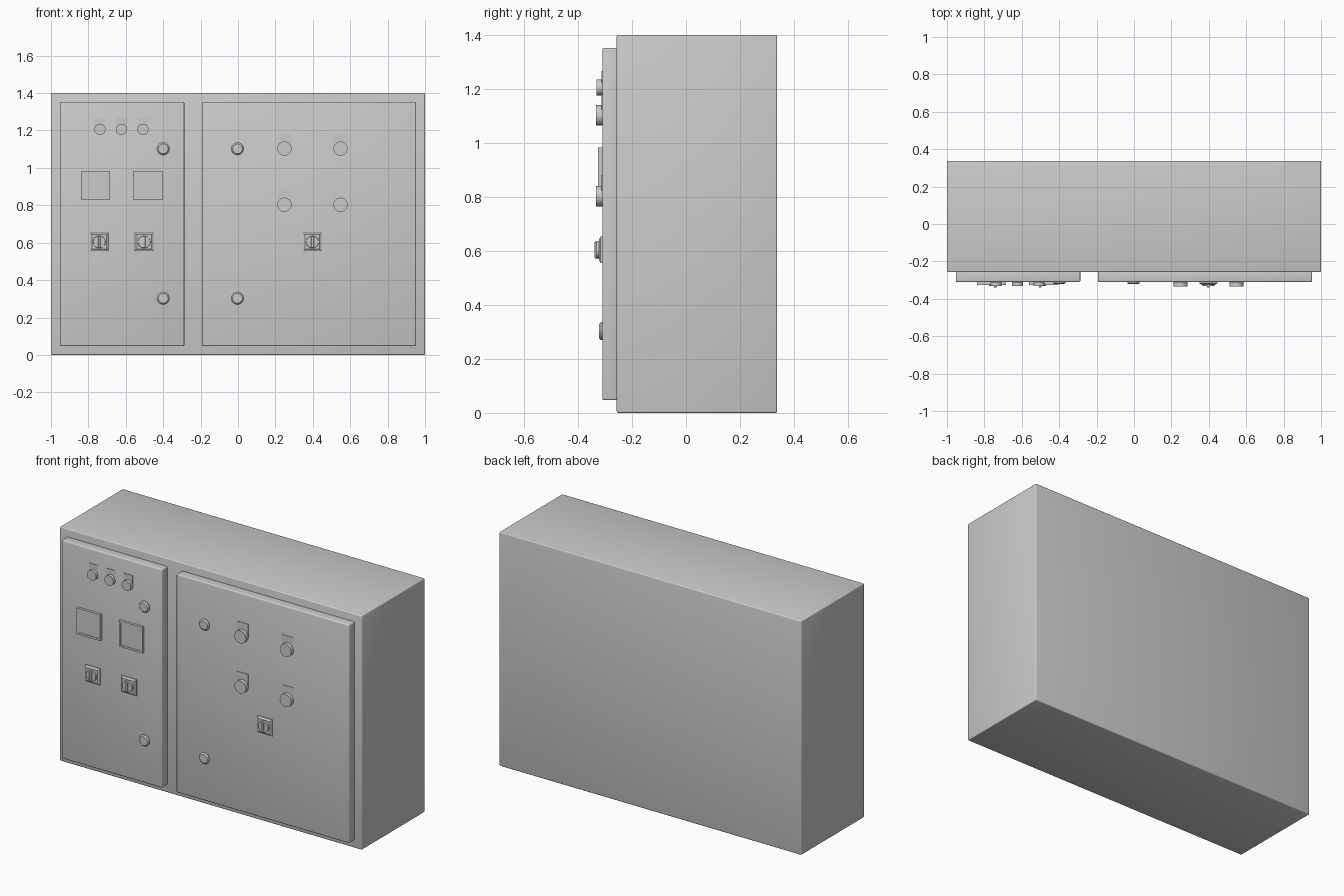
import bpy, bmesh, math
from mathutils import Matrix, Vector

if "Cube" in bpy.data.objects:
    bpy.data.objects.remove(bpy.data.objects["Cube"])

FRONT = -0.31  # outer face of the doors


def make(name, bm, smooth=False):
    bmesh.ops.recalc_face_normals(bm, faces=bm.faces)
    mesh = bpy.data.meshes.new(name)
    bm.to_mesh(mesh)
    bm.free()
    ob = bpy.data.objects.new(name, mesh)
    bpy.context.collection.objects.link(ob)
    if smooth:
        bpy.ops.object.select_all(action='DESELECT')
        ob.select_set(True)
        bpy.context.view_layer.objects.active = ob
        bpy.ops.object.shade_smooth_by_angle(angle=math.radians(35))
    return ob


def box(name, lo, hi, bevel=0, segments=1):
    bm = bmesh.new()
    bmesh.ops.create_cube(bm, size=1)
    lo, hi = Vector(lo), Vector(hi)
    for v in bm.verts:
        v.co = Vector((v.co[i] * (hi[i] - lo[i]) + (hi[i] + lo[i]) / 2 for i in range(3)))
    if bevel:
        bmesh.ops.bevel(bm, geom=bm.edges[:], offset=bevel, segments=segments,
                        profile=0.5, affect='EDGES')
    return make(name, bm, segments > 1)


def stack(name, x, z, rings, sides=32, turn=0.0):
    """Loft of regular polygons facing -y; rings are (radius, height above door)."""
    bm = bmesh.new()
    loops = []
    for r, h in rings:
        angles = [turn + 2 * math.pi * i / sides for i in range(sides)]
        loops.append([bm.verts.new((x + r * math.cos(a), FRONT - h, z + r * math.sin(a)))
                      for a in angles])
    for a, b in zip(loops, loops[1:]):
        for i in range(sides):
            j = (i + 1) % sides
            bm.faces.new((a[i], a[j], b[j], b[i]))
    bm.faces.new(loops[0])
    bm.faces.new(loops[-1])
    return make(name, bm, sides > 4)


def square(name, x, z, rings):
    return stack(name, x, z, [(half * math.sqrt(2), h) for half, h in rings], 4, math.pi / 4)


# Cabinet and its two doors
box("cabinet_body", (-1, -0.257, 0), (1, 0.338, 1.4), 0.006, 3)
box("left_door", (-0.952, FRONT, 0.047), (-0.287, -0.25, 1.353), 0.007, 3)
box("right_door", (-0.192, FRONT, 0.047), (0.952, -0.25, 1.353), 0.007, 3)

# Door locks
for x in (-0.4, -0.003):
    for z in (0.303, 1.102):
        stack("door_lock", x, z, [(0.033, -0.004), (0.033, 0.005), (0.026, 0.012)])

# Indicator lamps on the left door, with blank label plates
for x in (-0.738, -0.623, -0.508):
    stack("indicator_lamp", x, 1.206, [(0.03, -0.004), (0.03, 0.021)])
    box("lamp_label", (x - 0.03, FRONT - 0.003, 1.206), (x + 0.03, FRONT + 0.002, 1.267))

# Push buttons on the right door, with blank label plates
for x in (0.248, 0.548):
    for z in (0.803, 1.103):
        stack("push_button", x, z, [(0.038, -0.004), (0.038, 0.024)])
        box("button_label", (x - 0.038, FRONT - 0.003, z), (x + 0.038, FRONT + 0.002, z + 0.078))

# Panel meters with a shallow recessed face
for x in (-0.762, -0.483):
    square("panel_meter", x, 0.905, [(0.078, -0.004), (0.078, 0.016), (0.066, 0.016), (0.066, 0.013)])

# Rotary switches: sloped base plate, dial and grip
for x in (-0.742, -0.502, 0.398):
    z = 0.604
    square("switch_base", x, z, [(0.049, -0.004), (0.049, 0.006), (0.039, 0.013)])
    stack("switch_dial", x, z, [(0.034, 0.01), (0.032, 0.021)])
    box("switch_grip", (x - 0.007, FRONT - 0.029, z - 0.031), (x + 0.007, FRONT - 0.018, z + 0.031), 0.002)
